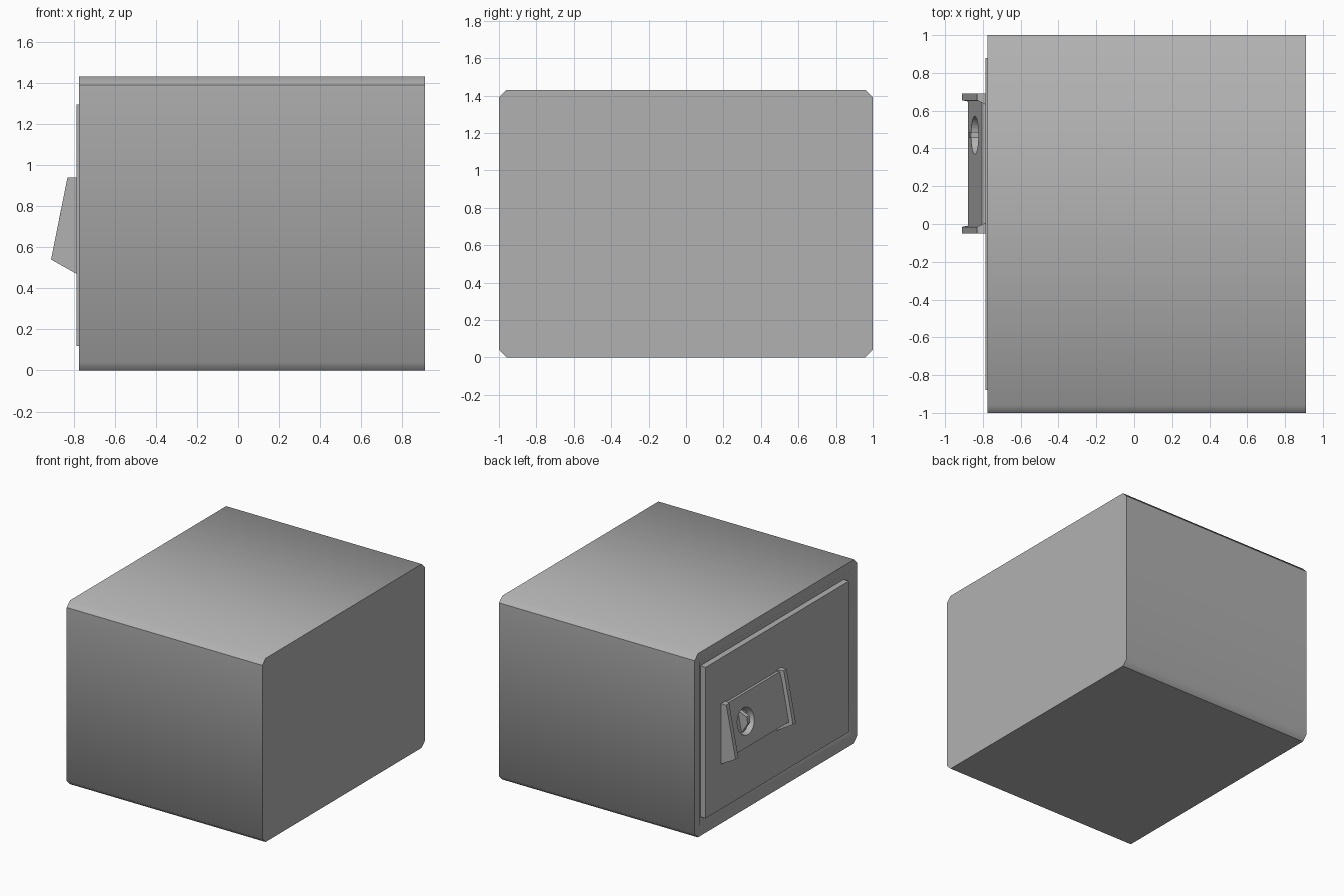
import bpy, bmesh, math
from mathutils import Vector

if "Cube" in bpy.data.objects:
    bpy.data.objects.remove(bpy.data.objects["Cube"])

# Dark grey paint for every part
paint = bpy.data.materials.new("dark_grey")
paint.diffuse_color = (0.44, 0.44, 0.44, 1)
paint.use_nodes = True
paint.node_tree.nodes["Principled BSDF"].inputs["Base Color"].default_value = paint.diffuse_color

def finish(name, bm, angle=50):
    bmesh.ops.recalc_face_normals(bm, faces=bm.faces)
    me = bpy.data.meshes.new(name)
    bm.to_mesh(me)
    bm.free()
    if angle:
        me.shade_smooth()
        me.set_sharp_from_angle(angle=math.radians(angle))
    else:
        me.shade_flat()
    me.materials.append(paint)
    ob = bpy.data.objects.new(name, me)
    bpy.context.collection.objects.link(ob)
    return ob

def loft(a, b):
    """Closed solid between two matching outlines."""
    bm = bmesh.new()
    va, vb = [bm.verts.new(p) for p in a], [bm.verts.new(p) for p in b]
    n = len(va)
    first = bm.faces.new(va)
    bm.faces.new(vb[::-1])
    for i in range(n):
        j = (i + 1) % n
        bm.faces.new((va[i], va[j], vb[j], vb[i]))
    bmesh.ops.recalc_face_normals(bm, faces=bm.faces)
    return bm, first

def prism(name, profile, y0, y1):
    """Extrude an x-z profile along y."""
    bm, _ = loft([(x, y0, z) for x, z in profile], [(x, y1, z) for x, z in profile])
    return finish(name, bm, 0)

FRONT, BACK, H, C = -0.775, 0.91, 1.43, 0.04

# Cabinet: chamfered box whose front slopes back around the door
outline = [(-1, C), (-1 + C, 0), (1 - C, 0), (1, C),
           (1, H - C), (1 - C, H), (-1 + C, H), (-1, H - C)]
bm, face = loft([(FRONT, y, z) for y, z in outline], [(BACK, y, z) for y, z in outline])
bmesh.ops.inset_region(bm, faces=[face], thickness=0.068, use_even_offset=True)
bmesh.ops.remove_doubles(bm, verts=bm.verts, dist=0.003)
inner = next(f for f in bm.faces if all(abs(v.co.y) < 0.95 for v in f.verts))
bmesh.ops.inset_region(bm, faces=[inner], thickness=0.05, use_even_offset=True)
inner = next(f for f in bm.faces if all(abs(v.co.y) < 0.9 for v in f.verts))
bmesh.ops.translate(bm, vec=(0.036, 0, 0), verts=inner.verts)
cabinet = finish("cabinet", bm)

# Crisp long edges below the top chamfers and inside the bottom chamfers
me = cabinet.data
for e in me.edges:
    a, b = (me.vertices[i].co for i in e.vertices)
    if abs(a.x - b.x) > 1:
        upper = abs(a.z - (H - C)) < 0.01 and abs(a.y) > 0.99
        if upper or a.z < 0.01:
            e.use_edge_sharp = True

# Door slab, standing slightly proud of the frame
prism("door", [(-0.785, 0.12), (-0.785, 1.295), (-0.73, 1.295), (-0.73, 0.12)], -0.88, 0.88)

# Handle housing: sloping plate between two tapered cheeks
MID = 0.32
plate = prism("handle_plate", [(-0.78, 0.93), (-0.805, 0.93), (-0.878, 0.555), (-0.78, 0.50)],
              MID - 0.33, MID + 0.33)
cheek = [(-0.78, 0.94, 0.31), (-0.83, 0.94, 0.335), (-0.91, 0.54, 0.335), (-0.78, 0.467, 0.31)]
for side, label in ((1, "left"), (-1, "right")):
    bm, _ = loft([(x, MID + side * 0.37, z) for x, z, _ in cheek],
                 [(x, MID + side * d, z) for x, z, d in cheek])
    finish("handle_cheek_" + label, bm, 0)

# Round dial recess sunk into the sloping plate
centre = Vector((-0.843, 0.47, 0.735))
up = Vector((0.073, 0, 0.375)).normalized()
out = Vector((-up.z, 0, up.x))
bm = bmesh.new()
bmesh.ops.create_cone(bm, cap_ends=True, segments=32, radius1=0.085, radius2=0.117, depth=0.08)
cutter = finish("dial_cutter", bm, 0)
cutter.rotation_mode = 'QUATERNION'
cutter.rotation_quaternion = out.to_track_quat('Z', 'Y')
cutter.location = centre
cutter.hide_render = True
cutter.hide_viewport = True
cut = plate.modifiers.new("dial_recess", 'BOOLEAN')
cut.operation = 'DIFFERENCE'
cut.object = cutter
cut.solver = 'EXACT'

# Tapered turning grip inside the dial
grip = [centre + up * u + out * w
        for u, w in ((-0.085, -0.042), (-0.01, 0.028), (0.04, 0.028), (0.085, -0.042))]
prism("dial_grip", [(p.x, p.z) for p in grip], 0.455, 0.487)
